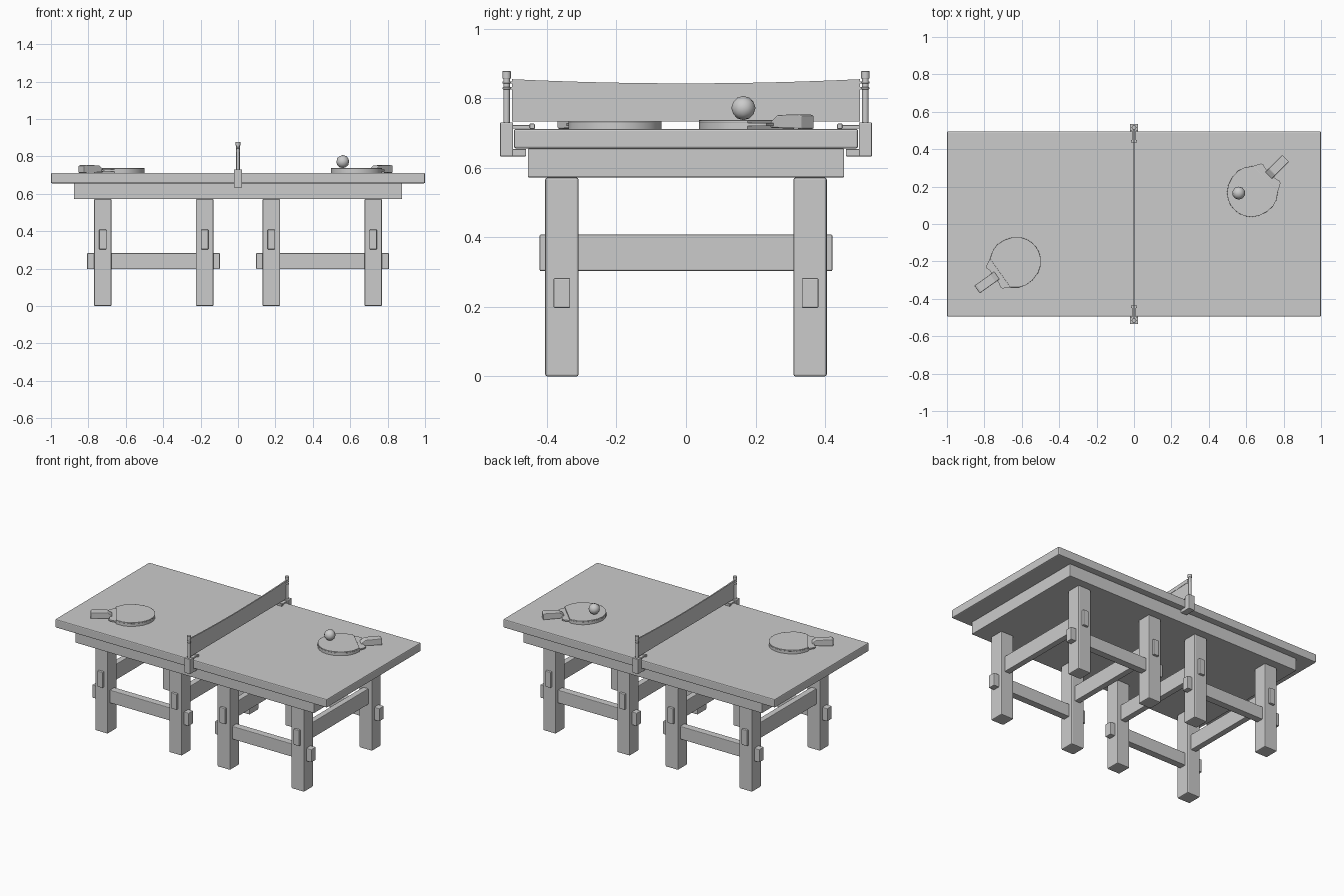
import bpy, bmesh, math
from mathutils import Matrix, Vector

if "Cube" in bpy.data.objects:
    bpy.data.objects.remove(bpy.data.objects["Cube"])

grey = bpy.data.materials.new("plain_grey")
grey.diffuse_color = (0.6, 0.6, 0.6, 1)
grey.use_nodes = True
grey.node_tree.nodes["Principled BSDF"].inputs["Base Color"].default_value = grey.diffuse_color


def finish(name, bm, bevel=0.0, smooth=False):
    bmesh.ops.recalc_face_normals(bm, faces=bm.faces)
    me = bpy.data.meshes.new(name)
    bm.to_mesh(me)
    bm.free()
    me.materials.append(grey)
    ob = bpy.data.objects.new(name, me)
    bpy.context.collection.objects.link(ob)
    if bevel:
        mod = ob.modifiers.new("soft_edge", 'BEVEL')
        mod.width, mod.segments, mod.limit_method = bevel, 2, 'ANGLE'
    if smooth:
        bpy.ops.object.select_all(action='DESELECT')
        ob.select_set(True)
        bpy.context.view_layer.objects.active = ob
        bpy.ops.object.shade_smooth_by_angle(angle=math.radians(35))
    return ob


def box(name, x, y, z, bevel=0.004):
    bm = bmesh.new()
    bmesh.ops.create_cube(bm, size=1)
    for v in bm.verts:
        v.co = Vector([(r[0] + r[1]) / 2 + c * (r[1] - r[0]) for r, c in zip((x, y, z), v.co)])
    return finish(name, bm, bevel)


def prism(name, pts, lo, hi, place, bevel=0.0, smooth=False):
    """Extrude a 2D outline from lo to hi; place(a, b, c) gives the 3D point."""
    bm = bmesh.new()
    rings = [[bm.verts.new(place(a, b, c)) for a, b in pts] for c in (lo, hi)]
    bm.faces.new(rings[0])
    bm.faces.new(rings[1])
    n = len(pts)
    for i in range(n):
        j = (i + 1) % n
        bm.faces.new((rings[0][i], rings[0][j], rings[1][j], rings[1][i]))
    return finish(name, bm, bevel, smooth)


def cylinder(name, radius, x, y, z0, z1):
    bm = bmesh.new()
    bmesh.ops.create_cone(bm, cap_ends=True, segments=16, radius1=radius, radius2=radius,
                          depth=z1 - z0, matrix=Matrix.Translation((x, y, (z0 + z1) / 2)))
    return finish(name, bm, 0.001, True)


# Table top and the frame below it
box("table_top", (-1, 1), (-0.495, 0.495), (0.656, 0.712), 0.006)
box("apron", (-0.878, 0.878), (-0.455, 0.455), (0.572, 0.656))

# Two trestles: legs, cross rails and long rails with through tenons
for side in (-1, 1):
    for px in (0.178, 0.723):
        x = side * px
        for y in (-0.357, 0.357):
            box("leg", (x - 0.047, x + 0.047), (y - 0.048, y + 0.048), (0, 0.572), 0.006)
        box("cross_rail", (x - 0.02, x + 0.02), (-0.421, 0.421), (0.303, 0.408))
    for y in (-0.357, 0.357):
        box("long_rail", sorted((side * 0.097, side * 0.807)), (y - 0.024, y + 0.024),
            (0.197, 0.283))


# Net with a sagging top tape
def sag(y):
    return 0.843 + 0.012 * (y / 0.5) ** 2


ys = [-0.5 + i / 16 for i in range(17)]


def across(a, b, c):
    return (c, a, b)


prism("net", [(-0.5, 0.733), (0.5, 0.733)] + [(y, sag(y) - 0.004) for y in reversed(ys)],
      -0.002, 0.002, across)
prism("net_tape", [(y, sag(y) - 0.024) for y in ys] + [(y, sag(y)) for y in reversed(ys)],
      -0.004, 0.004, across)

# Net posts with their clamps
for s in (-1, 1):
    def span(a, b):
        return sorted((s * a, s * b))
    cylinder("net_post", 0.0095, 0, s * 0.516, 0.72, 0.86)
    cylinder("post_cap", 0.0125, 0, s * 0.516, 0.857, 0.878)
    for z in (0.829, 0.846):
        cylinder("post_ring", 0.0115, 0, s * 0.516, z - 0.003, z + 0.003)
        box("net_tie", (-0.003, 0.003), span(0.495, 0.516), (z - 0.003, z + 0.003), 0)
    box("clamp_body", (-0.022, 0.022), span(0.497, 0.535), (0.633, 0.731), 0.003)
    box("clamp_lower_jaw", (-0.022, 0.022), span(0.46, 0.5), (0.633, 0.654), 0.002)
    box("clamp_upper_arm", (-0.011, 0.011), span(0.445, 0.5), (0.713, 0.723), 0.002)
    box("clamp_pad", (-0.017, 0.017), span(0.435, 0.45), (0.712, 0.727), 0.002)

# Paddles: half outline along the handle axis, mirrored
half = [(-0.137, 0.0), (-0.134, 0.03), (-0.122, 0.062), (-0.1, 0.092), (-0.065, 0.117),
        (-0.02, 0.131), (0.025, 0.133), (0.06, 0.122), (0.1, 0.094)]
neck = [(0.122, 0.083), (0.138, 0.074), (0.144, 0.062), (0.138, 0.045), (0.136, 0.02)]


def mirrored(pts):
    return pts + [(a, -b) for a, b in reversed(pts) if b > 0]


def paddle(cx, cy, angle):
    ca, sa = math.cos(angle), math.sin(angle)

    def flat(a, b, c):
        return (cx + a * ca - b * sa, cy + a * sa + b * ca, c)

    def upright(a, b, c):
        return flat(a, c, b)

    prism("paddle_blade", mirrored(half + neck), 0.720, 0.729, flat, 0, True)
    prism("paddle_rubber_lower", mirrored(half), 0.712, 0.720, flat, 0, True)
    prism("paddle_rubber_upper", mirrored(half), 0.729, 0.737, flat, 0.001, True)
    prism("paddle_handle", [(0.122, 0.715), (0.252, 0.712), (0.252, 0.75), (0.24, 0.754),
                            (0.15, 0.752), (0.122, 0.732)], -0.025, 0.025, upright, 0.004)


paddle(0.633, 0.173, math.radians(45))
paddle(-0.634, -0.204, math.radians(215.5))

# Ball resting on one paddle
bm = bmesh.new()
bmesh.ops.create_icosphere(bm, subdivisions=2, radius=0.035,
                           matrix=Matrix.Translation((0.56, 0.165, 0.772)))
finish("ball", bm, 0, True)
